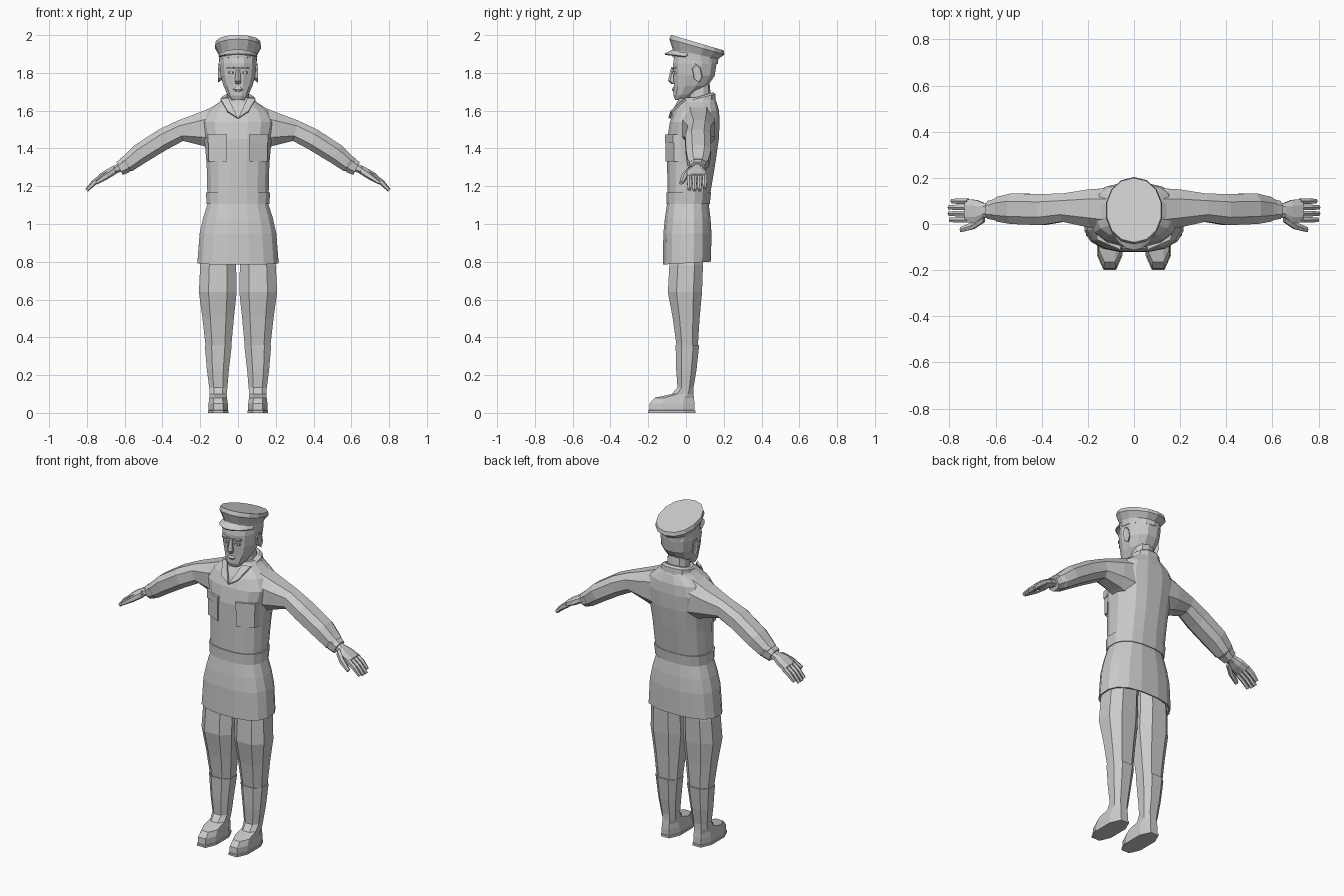
import bpy, bmesh, math
from mathutils import Vector

grey = bpy.data.materials.new("plain grey")
grey.diffuse_color = (0.6, 0.6, 0.6, 1)


def finish(name, bm, mirror=False, thick=0):
    bmesh.ops.recalc_face_normals(bm, faces=bm.faces)
    me = bpy.data.meshes.new(name)
    bm.to_mesh(me)
    bm.free()
    me.materials.append(grey)
    ob = bpy.data.objects.new(name, me)
    bpy.context.collection.objects.link(ob)
    if thick:
        mod = ob.modifiers.new("thickness", 'SOLIDIFY')
        mod.thickness, mod.offset = thick, 0
    if mirror:
        ob.modifiers.new("mirror", 'MIRROR').use_clip = False
    return ob


def ring(c, u, v, n, p):
    # rounded-box section around c, reaching exactly +-u and +-v
    c, u, v = Vector(c), Vector(u), Vector(v)
    top = math.cos(math.pi / n) ** p
    pts = []
    for i in range(n):
        a = 2 * math.pi * (i + 0.5) / n
        s = [math.copysign(abs(f) ** p, f) / top for f in (math.cos(a), math.sin(a))]
        pts.append(c + u * s[0] + v * s[1])
    return pts


def flat(x0, x1, y0, y1, z, n=8, p=0.8, tilt=0):
    ry = (y1 - y0) / 2
    return ring(((x0 + x1) / 2, (y0 + y1) / 2, z), ((x1 - x0) / 2, 0, 0), (0, ry, tilt * ry), n, p)


def cut(xt, zt, xb, zb, y0, y1, n=8, p=0.8):
    # section across an arm, from its top point to its bottom point
    return ring(((xt + xb) / 2, (y0 + y1) / 2, (zt + zb) / 2), (0, (y1 - y0) / 2, 0),
                ((xt - xb) / 2, 0, (zt - zb) / 2), n, p)


def loft(name, rings, mirror=False):
    bm = bmesh.new()
    vs = [[bm.verts.new(q) for q in r] for r in rings]
    n = len(vs[0])
    for a, b in zip(vs, vs[1:]):
        for i in range(n):
            j = (i + 1) % n
            bm.faces.new((a[i], a[j], b[j], b[i]))
    bm.faces.new(vs[0][::-1])
    bm.faces.new(vs[-1])
    return finish(name, bm, mirror)


def wide(rows, n=16, p=0.8):
    # centred sections: half width, front, back, height, tilt
    return [flat(-r, r, f, b, z, n, p, t) for r, f, b, z, t in rows]


# Boots with soles
loft("boot", [flat(*r) for r in [
    (.05, .16, -.2, .05, 0), (.05, .16, -.2, .05, .012), (.054, .156, -.195, .045, .014),
    (.054, .156, -.192, .045, .05), (.058, .152, -.165, .042, .08), (.06, .15, -.075, .04, .1),
    (.056, .153, -.045, .04, .135), (.048, .165, -.052, .056, .23), (.033, .176, -.055, .07, .36)]], True)

# Trouser legs
loft("trouser_leg", [flat(*r) for r in [
    (.037, .17, -.048, .062, .34), (.022, .188, -.07, .072, .5), (.007, .207, -.096, .085, .64),
    (.01, .2, -.088, .09, .78), (.005, .17, -.08, .09, .92)]], True)

# Tunic skirt (hollow hem), belt and body
loft("tunic_skirt", wide([
    (.18, -.09, .1, .87, 0), (.205, -.112, .122, .795, .06), (.215, -.122, .132, .793, .06),
    (.203, -.12, .135, .95, 0), (.185, -.112, .13, 1.03, 0), (.16, -.1, .12, 1.11, 0)]))
loft("belt", wide([(.166, -.103, .126, 1.105, 0), (.17, -.104, .133, 1.168, 0)]))
loft("tunic_body", wide([
    (.158, -.098, .12, 1.1, 0), (.163, -.098, .132, 1.18, 0), (.166, -.1, .155, 1.32, 0),
    (.178, -.1, .174, 1.45, 0), (.195, -.085, .178, 1.54, 0), (.165, -.062, .175, 1.6, 0),
    (.1, -.035, .162, 1.645, 0), (.075, -.005, .15, 1.67, 0)]))

# Chest pockets and flaps
def pocket(name, z0, z1, g):
    corners = [(.062 - g, -.108 - g), (.155 + g, -.064 - g), (.162 + g, -.03), (.06 - g, -.075)]
    loft(name, [[Vector((x, y, z)) for x, y in corners] for z in (z0, z1)], True)

pocket("chest_pocket", 1.33, 1.465, 0)
pocket("pocket_flap", 1.43, 1.475, .004)

# Collar and lapels
loft("collar", wide([(.092, -.035, .158, 1.635, .15), (.086, -.022, .155, 1.665, .25),
                     (.07, -.005, .145, 1.675, .3)], 12))
bm = bmesh.new()
bm.faces.new([bm.verts.new(q) for q in [(.002, -.088, 1.56), (.055, -.078, 1.595),
                                        (.092, -.005, 1.66), (.05, -.03, 1.665)]])
finish("lapel", bm, True, .012)

# Sleeves and cuffs
loft("sleeve", [cut(*r) for r in [
    (.11, 1.63, .12, 1.39, -.03, .155), (.2, 1.592, .19, 1.415, -.015, .15),
    (.32, 1.547, .29, 1.44, .01, .132), (.42, 1.5, .375, 1.395, -.005, .13),
    (.55, 1.415, .49, 1.325, 0, .132), (.605, 1.36, .56, 1.28, .01, .118),
    (.625, 1.345, .585, 1.28, .022, .105)]], True)
loft("cuff", [cut(*r) for r in [(.605, 1.355, .572, 1.275, .016, .11),
                                (.645, 1.328, .61, 1.26, .022, .1)]], True)

# Hands
loft("palm", [cut(*r) for r in [
    (.63, 1.32, .612, 1.28, .038, .088), (.66, 1.308, .645, 1.268, .025, .092),
    (.69, 1.292, .675, 1.252, .005, .104), (.735, 1.264, .72, 1.234, .006, .108)]], True)
for k in range(4):
    y = .018 + .027 * k
    s = (.94, 1, 1, .85)[k]
    loft("finger_%d" % (k + 1), [cut(.725 + a * s, 1.265 - b * s, .713 + a * s, 1.265 - b * s - h, y - w, y + w, 6)
                                 for a, b, h, w in [(0, 0, .03, .012), (.045, .035, .024, .012),
                                                    (.082, .08, .013, .009)]], True)
loft("thumb", [cut(*r, 6) for r in [
    (.655, 1.303, .645, 1.268, .008, .045), (.7, 1.27, .69, 1.24, -.022, .01),
    (.755, 1.225, .747, 1.21, -.035, -.014)]], True)

# Neck and head
loft("neck", wide([(.062, .015, .135, 1.62, 0), (.055, .012, .122, 1.75, 0)], 10))
loft("head", wide([
    (.034, -.058, .0, 1.657, 0), (.055, -.066, .05, 1.685, .1), (.076, -.064, .115, 1.73, 0),
    (.092, -.066, .152, 1.785, 0), (.098, -.068, .162, 1.85, 0), (.095, -.06, .158, 1.895, 0)], 12, .85))

# Face: nose, brows, eyes, lips
loft("nose", wide([(.009, -.077, -.04, 1.828, 0), (.017, -.092, -.04, 1.758, 0),
                   (.013, -.076, -.04, 1.742, 0)], 6))
loft("brow", [flat(.015, .06, -.077, -.03, z, 8) for z in (1.822, 1.832)], True)
loft("eye", [flat(.02, .054, -.071, -.03, z, 8) for z in (1.794, 1.808)], True)
loft("lips", wide([(.018, -.068, -.03, 1.7, 0), (.027, -.075, -.03, 1.713, 0),
                   (.02, -.068, -.03, 1.724, 0)], 8))

# Ears
loft("ear", [ring((x, y, 1.8), (0, w, w * .2), (0, -h * .2, h), 6, .9) for x, y, w, h in
             [(.082, .05, .014, .03), (.105, .06, .022, .045), (.1, .062, .016, .036)]], True)

# Peaked cap: band, flaring crown and tilted flat top
loft("cap", wide([
    (.1, -.068, .165, 1.865, -.15), (.101, -.068, .168, 1.9, -.22),
    (.121, -.085, .2, 1.938, -.28), (.117, -.076, .196, 1.96, -.295)], 14, .95))

# Cap visor
bm = bmesh.new()
rows = []
for i in range(9):
    a = math.radians(-72 + 18 * i)
    s, c = math.sin(a), math.cos(a)
    rows.append([bm.verts.new(q) for q in [(.098 * s, .05 - .112 * c, 1.893 + .03 * c),
                                           (.106 * s, .045 - .156 * c, 1.88 + .018 * c)]])
for a, b in zip(rows, rows[1:]):
    bm.faces.new((a[0], a[1], b[1], b[0]))
finish("cap_visor", bm, False, .008)
